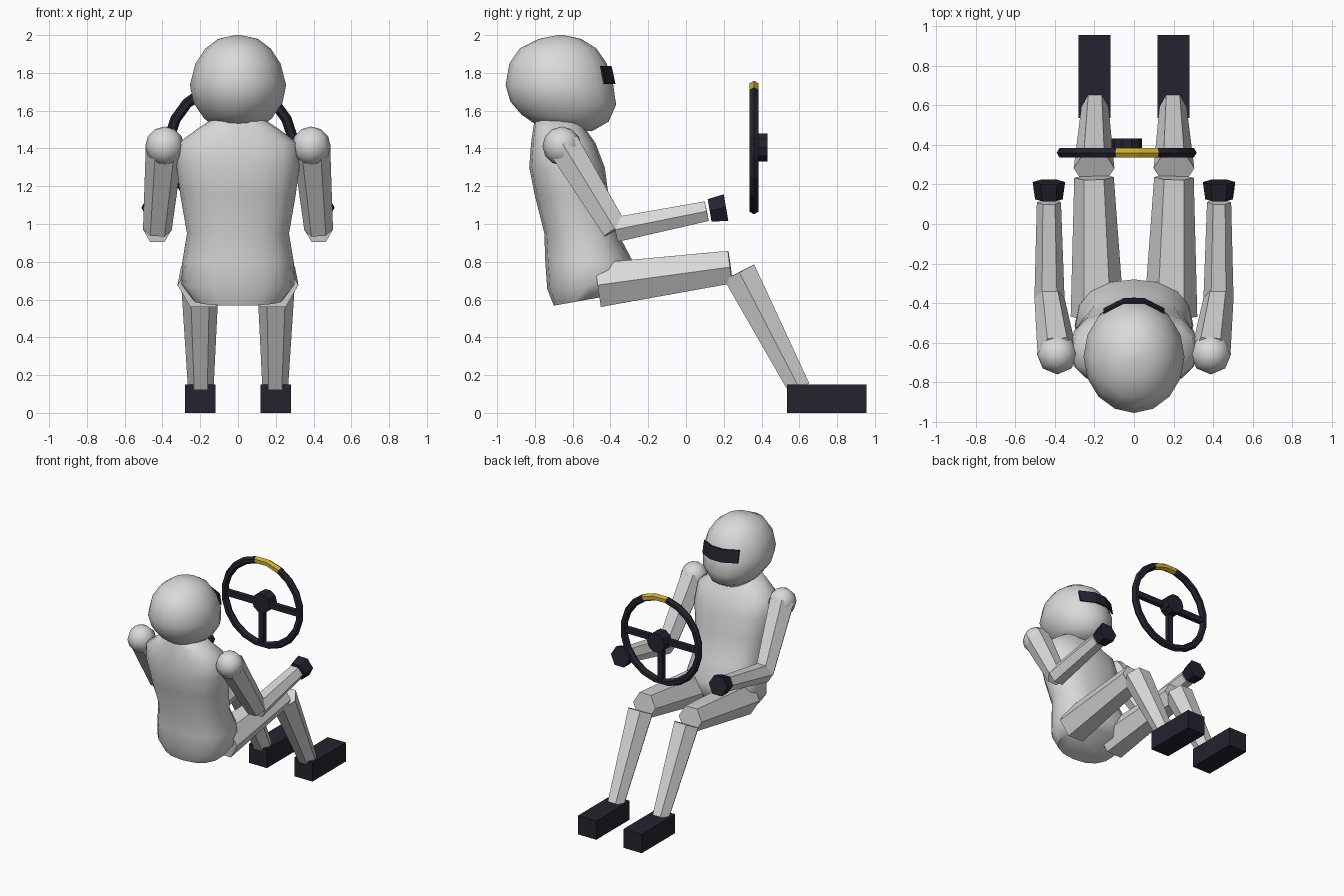
import bpy, bmesh, math
from mathutils import Vector

cube = bpy.data.objects.get("Cube")
if cube:
    bpy.data.objects.remove(cube)


def material(name, color):
    m = bpy.data.materials.new(name)
    m.use_nodes = True
    m.diffuse_color = (*color, 1)
    m.node_tree.nodes["Principled BSDF"].inputs["Base Color"].default_value = (*color, 1)
    return m


GREY = material("light grey", (0.7, 0.7, 0.7))
DARK = material("dark navy", (0.017, 0.017, 0.028))
YELLOW = material("yellow", (0.6, 0.43, 0.03))


def finish(bm, name, mats, smooth=None):
    bmesh.ops.recalc_face_normals(bm, faces=bm.faces)
    mesh = bpy.data.meshes.new(name)
    bm.to_mesh(mesh)
    bm.free()
    ob = bpy.data.objects.new(name, mesh)
    bpy.context.collection.objects.link(ob)
    for m in mats:
        mesh.materials.append(m)
    if smooth:
        bpy.ops.object.select_all(action='DESELECT')
        ob.select_set(True)
        bpy.context.view_layer.objects.active = ob
        bpy.ops.object.shade_smooth_by_angle(angle=math.radians(smooth))
    return ob


def loft(name, rings, mat, smooth=None):
    """Skin a list of closed point rings and cap both ends."""
    bm = bmesh.new()
    rows = [[bm.verts.new(p) for p in ring] for ring in rings]
    n = len(rows[0])
    for a, b in zip(rows, rows[1:]):
        for i in range(n):
            j = (i + 1) % n
            bm.faces.new((a[i], a[j], b[j], b[i]))
    bm.faces.new(rows[0])
    bm.faces.new(rows[-1])
    return finish(bm, name, [mat], smooth)


def body_ring(z, back, front, half_width, tilt=0, power=1.0, n=16):
    """Horizontal oval ring; tilt slopes it along y, power squares it off."""
    ring = []
    for i in range(n):
        a = math.tau * i / n
        c, s = math.cos(a), math.sin(a)
        x = half_width * math.copysign(abs(c) ** power, c)
        y = (front - back) / 2 * math.copysign(abs(s) ** power, s)
        ring.append((x, (front + back) / 2 + y, z + tilt * y))
    return ring


def limb(name, p0, p1, r0, r1, mat=GREY, n=6):
    """Tapered prism between two points, with corners out to the sides."""
    p0, p1 = Vector(p0), Vector(p1)
    d = (p1 - p0).normalized()
    up = d.cross(Vector((1, 0, 0))).normalized()
    side = up.cross(d)
    rings = []
    for p, r in ((p0, r0), (p1, r1)):
        rings.append([p + r * (side * math.cos(math.tau * i / n) + up * math.sin(math.tau * i / n))
                      for i in range(n)])
    return loft(name, rings, mat)


def box(name, lo, hi, mat):
    rect = [(lo[0], lo[1]), (hi[0], lo[1]), (hi[0], hi[1]), (lo[0], hi[1])]
    return loft(name, [[(x, y, z) for x, y in rect] for z in (lo[2], hi[2])], mat)


# Helmet
helmet = [(1.51, -.80, -.50, .12, -.13), (1.56, -.87, -.41, .18, -.08),
          (1.64, -.93, -.37, .235, -.03), (1.735, -.955, -.385, .255, 0),
          (1.85, -.935, -.42, .225, 0), (1.93, -.88, -.475, .172, 0),
          (1.98, -.78, -.555, .105, 0), (2.0, -.68, -.65, .015, 0)]
loft("helmet", [body_ring(*r) for r in helmet], GREY, 60)

# Visor plate wrapped around the front of the helmet
path = [(-.155, -.447), (-.05, -.394), (.05, -.394), (.155, -.447)]
loft("visor", [[(x, y + .021, 1.74), (x, y, 1.836), (x, y - .009, 1.836), (x, y + .012, 1.74)]
               for x, y in path], DARK)

# Torso
torso = [(.60, -.70, -.34, .24, .18), (.68, -.735, -.29, .30, .1),
         (.80, -.745, -.28, .295, 0), (.95, -.75, -.36, .27, 0),
         (1.15, -.80, -.41, .305, 0), (1.30, -.83, -.43, .325, 0),
         (1.43, -.82, -.48, .315, 0), (1.50, -.81, -.53, .22, 0),
         (1.56, -.80, -.55, .13, 0)]
loft("torso", [body_ring(*r, power=.85) for r in torso], GREY, 50)

# Arms and legs
for side, s in (("left", 1), ("right", -1)):
    bm = bmesh.new()
    bmesh.ops.create_uvsphere(bm, u_segments=8, v_segments=6, radius=.103)
    bmesh.ops.translate(bm, verts=bm.verts, vec=(s * .388, -.657, 1.413))
    finish(bm, side + "_shoulder", [GREY], 60)

    elbow = (s * .427, -.375, .97)
    limb(side + "_upper_arm", (s * .388, -.65, 1.42), elbow, .1, .076)
    limb(side + "_forearm", elbow, (s * .43, .11, 1.068), .076, .061)
    limb(side + "_hand", (s * .43, .125, 1.072), (s * .43, .212, 1.087), .07, .082, DARK)
    limb(side + "_thigh", (s * .185, -.465, .677), (s * .202, .235, .772), .135, .1)
    limb(side + "_shin", (s * .202, .282, .745), (s * .197, .6, .13), .103, .068)
    x0, x1 = sorted((s * .12, s * .28))
    box(side + "_shoe", (x0, .535, 0), (x1, .955, .15), DARK)

# Steering wheel rim, with a yellow marker on two segments
CX, CY, CZ, R = -.037, .36, 1.405, .33
SEG, SIDES, TUBE = 20, 6, .028
bm = bmesh.new()
rows = []
for i in range(SEG):
    a = math.tau * (i - .5) / SEG
    row = []
    for j in range(SIDES):
        t = math.tau * j / SIDES
        r = R + TUBE * math.cos(t)
        row.append(bm.verts.new((CX + r * math.sin(a), CY + TUBE * math.sin(t), CZ + r * math.cos(a))))
    rows.append(row)
for i in range(SEG):
    a, b = rows[i], rows[(i + 1) % SEG]
    for j in range(SIDES):
        k = (j + 1) % SIDES
        f = bm.faces.new((a[j], a[k], b[k], b[j]))
        f.material_index = 1 if i < 2 else 0
finish(bm, "steering_wheel_rim", [DARK, YELLOW])

# Hub and spokes
limb("steering_wheel_hub", (CX, CY - .02, CZ), (CX, CY + .072, CZ), .077, .077, DARK, 10)
for name, dx, dz in (("left", 1, 0), ("right", -1, 0)):
    x0, x1 = sorted((CX, CX + dx * R))
    box(name + "_spoke", (x0, CY - .018, CZ - .022), (x1, CY + .018, CZ + .022), DARK)
box("lower_spoke", (CX - .022, CY - .018, CZ - R), (CX + .022, CY + .018, CZ), DARK)
